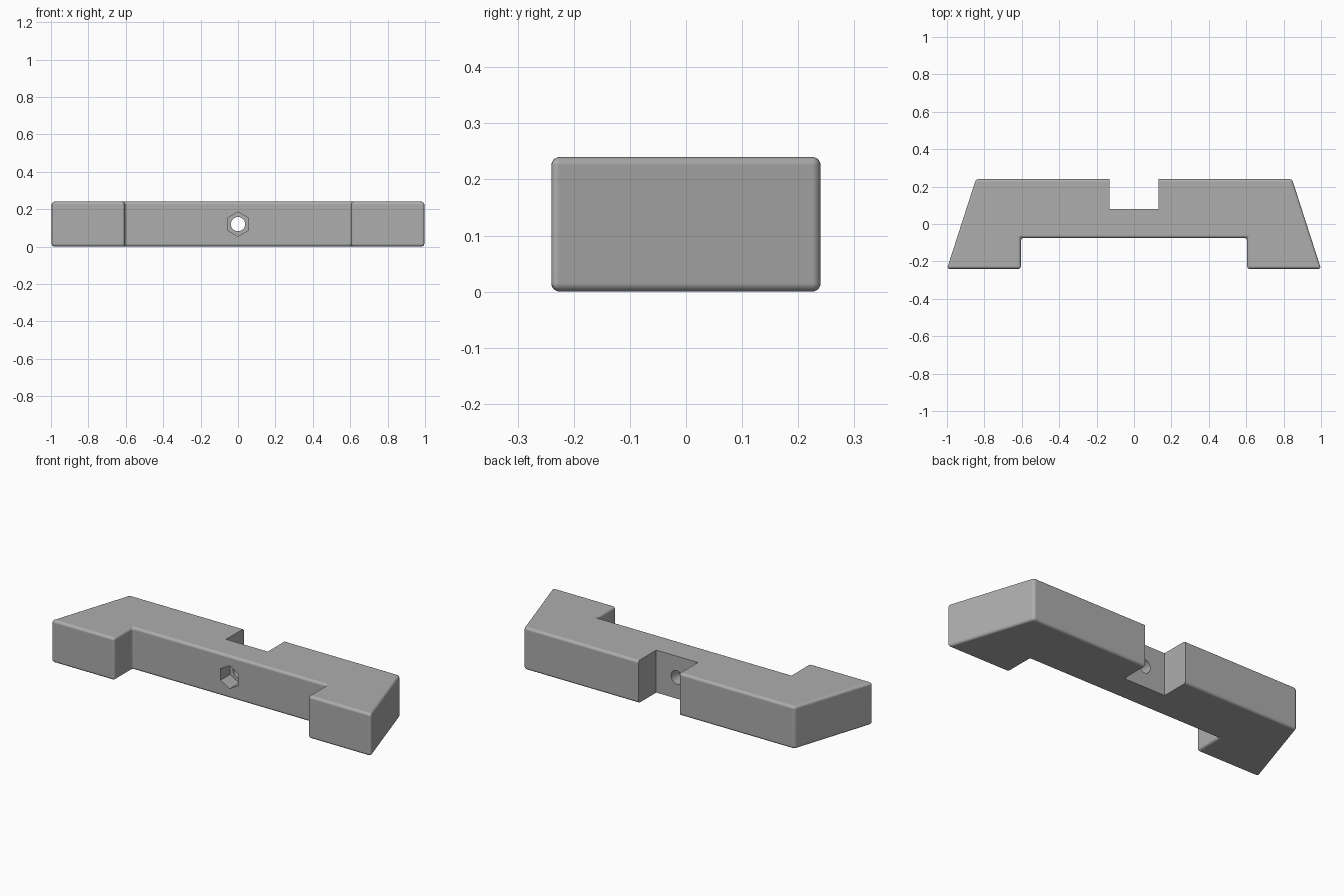
import bpy
import bmesh
from math import pi, radians

cube = bpy.data.objects.get("Cube")
if cube:
    bpy.data.objects.remove(cube, do_unlink=True)

HEIGHT, HALF_DEPTH, ROUNDING = 0.24, 0.24, 0.015
RECESS_Y, NOTCH_Y = -0.075, 0.08

grey = bpy.data.materials.new("grey plastic")
grey.use_nodes = True
colour = (0.42, 0.42, 0.42, 1)
grey.diffuse_color = colour
grey.node_tree.nodes["Principled BSDF"].inputs["Base Color"].default_value = colour


def add_cutter(name):
    """Turn the active primitive into a hidden cutter for the body."""
    cutter = bpy.context.object
    cutter.name = name
    cutter.hide_render = True
    cutter.data.materials.append(grey)
    mod = body.modifiers.new(name, "BOOLEAN")
    mod.operation = "DIFFERENCE"
    mod.solver = "EXACT"
    mod.object = cutter
    return cutter


def add_bore(name, sides, radius, y_start, y_end):
    """Cut a prism along y through the centre, with a corner at the top."""
    bpy.ops.mesh.primitive_cylinder_add(
        vertices=sides, radius=radius, depth=y_end - y_start,
        location=(0, (y_start + y_end) / 2, HEIGHT / 2), rotation=(pi / 2, 0, 0))
    return add_cutter(name)


# Clamp body: mirrored outline with slanted ends and a front recess, rounded edges
half = [(0.605, RECESS_Y), (0.605, -HALF_DEPTH), (1, -HALF_DEPTH), (0.845, HALF_DEPTH)]
outline = half + [(-x, y) for x, y in reversed(half)]
bm = bmesh.new()
base = bm.faces.new([bm.verts.new((x, y, 0)) for x, y in outline])
top = bmesh.ops.extrude_face_region(bm, geom=[base])["geom"]
bmesh.ops.translate(bm, vec=(0, 0, HEIGHT),
                    verts=[v for v in top if isinstance(v, bmesh.types.BMVert)])
bmesh.ops.recalc_face_normals(bm, faces=bm.faces)
bmesh.ops.bevel(bm, geom=bm.edges[:], offset=ROUNDING, segments=5,
                profile=0.5, affect="EDGES")
mesh = bpy.data.meshes.new("clamp_body")
bm.to_mesh(mesh)
bm.free()
mesh.materials.append(grey)
body = bpy.data.objects.new("clamp_body", mesh)
bpy.context.collection.objects.link(body)

# Square notch in the back
bpy.ops.mesh.primitive_cube_add(size=1, location=(0, NOTCH_Y + 0.2, HEIGHT / 2))
bpy.context.object.scale = (0.26, 0.4, 0.6)
cutters = [add_cutter("back_notch_cutter")]

# Hexagonal nut pocket in the front and round bolt hole all the way through
cutters.append(add_bore("nut_pocket_cutter", 6, 0.065, -0.2, RECESS_Y + 0.085))
cutters.append(add_bore("bolt_hole_cutter", 48, 0.038, -0.3, 0.3))

# Apply the cuts, drop the cutters and shade
bpy.ops.object.select_all(action="DESELECT")
body.select_set(True)
bpy.context.view_layer.objects.active = body
bpy.ops.object.convert(target="MESH")
for cutter in cutters:
    bpy.data.objects.remove(cutter, do_unlink=True)
bpy.ops.object.shade_smooth_by_angle(angle=radians(30))
weighted = body.modifiers.new("flat_face_normals", "WEIGHTED_NORMAL")
weighted.keep_sharp = True
